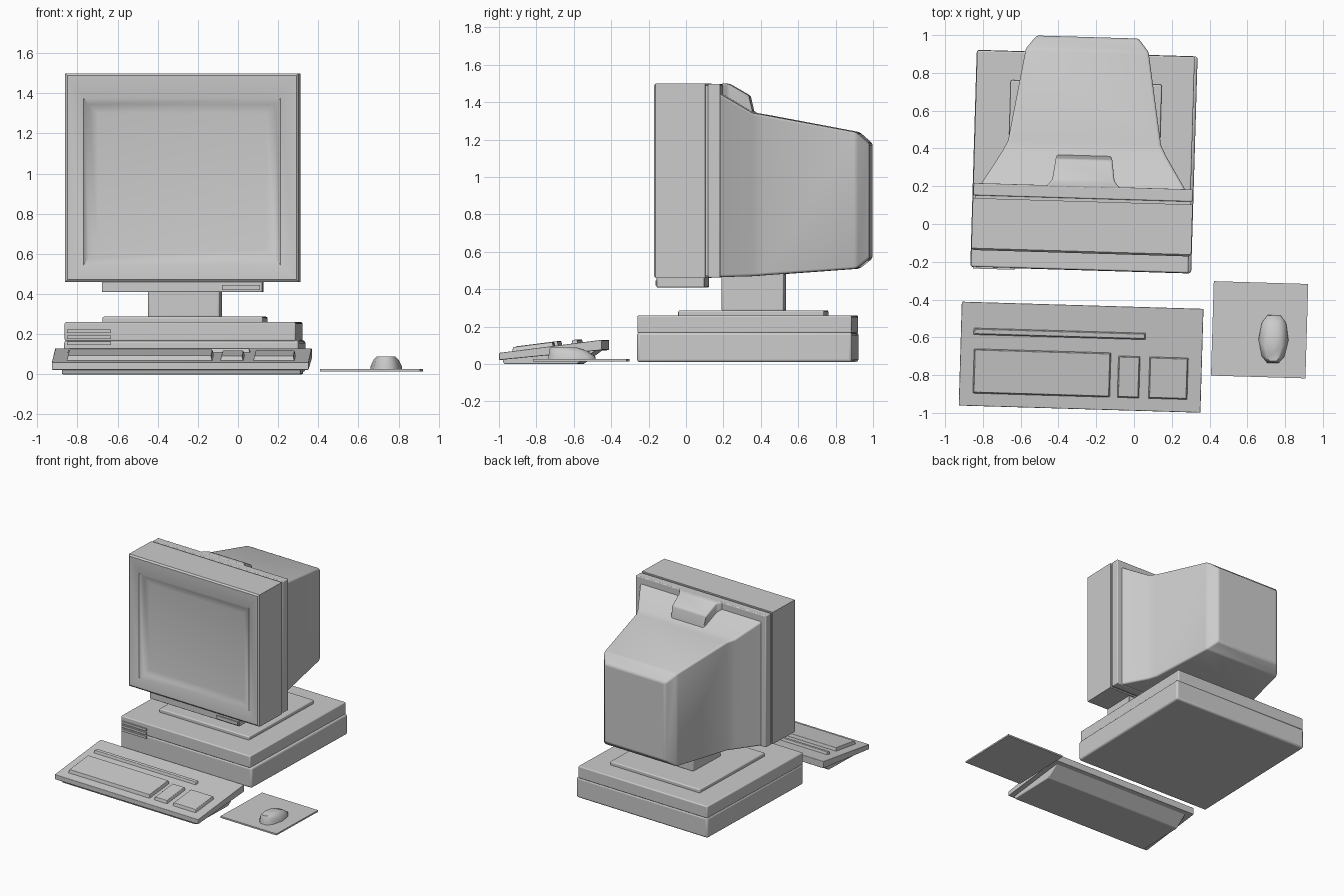
import bpy, bmesh
from math import radians
from mathutils import Matrix

cube = bpy.data.objects.get("Cube")
if cube:
    bpy.data.objects.remove(cube, do_unlink=True)

grey = bpy.data.materials.new("plain_grey")
grey.use_nodes = True
grey.diffuse_color = (0.6, 0.6, 0.6, 1)
grey.node_tree.nodes["Principled BSDF"].inputs["Base Color"].default_value = (0.6, 0.6, 0.6, 1)


def place(x, y):
    """Each group stands slightly turned on the desk."""
    return Matrix.Translation((x, y, 0)) @ Matrix.Rotation(radians(-1.7), 4, 'Z')


COMPUTER, KEYBOARD, PAD = place(-0.265, 0.33), place(-0.28, -0.705), place(0.665, -0.56)


def loft(name, rings, group, bevel=0.0, angle=35):
    """Skin a run of equal point rings and cap both ends."""
    bm = bmesh.new()
    loops = [[bm.verts.new(p) for p in ring] for ring in rings]
    n = len(loops[0])
    for a, b in zip(loops, loops[1:]):
        for i in range(n):
            j = (i + 1) % n
            bm.faces.new((a[i], a[j], b[j], b[i]))
    bm.faces.new(loops[0])
    bm.faces.new(loops[-1])
    bmesh.ops.recalc_face_normals(bm, faces=bm.faces)
    mesh = bpy.data.meshes.new(name)
    bm.to_mesh(mesh)
    bm.free()
    obj = bpy.data.objects.new(name, mesh)
    bpy.context.collection.objects.link(obj)
    obj.matrix_world = group
    mesh.materials.append(grey)
    if bevel:
        mod = obj.modifiers.new("soft_edges", 'BEVEL')
        mod.width, mod.segments = bevel, 3
        mod.limit_method, mod.angle_limit = 'ANGLE', radians(25)
    bpy.ops.object.select_all(action='DESELECT')
    obj.select_set(True)
    bpy.context.view_layer.objects.active = obj
    bpy.ops.object.shade_smooth_by_angle(angle=radians(angle))
    return obj


def upright(y, x0, x1, z0, z1):
    return [(x0, y, z0), (x1, y, z0), (x1, y, z1), (x0, y, z1)]


def box(name, xs, ys, zs, group, bevel=0.0):
    return loft(name, [upright(y, *xs, *zs) for y in ys], group, bevel)


def prism(name, profile, x0, x1, group, bevel=0.0):
    return loft(name, [[(x, y, z) for y, z in profile] for x in (x0, x1)], group, bevel)


# System case and its drive slots
box("case_lower", (-0.585, 0.585), (-0.575, 0.575), (0.01, 0.17), COMPUTER, 0.015)
box("case_upper", (-0.582, 0.57), (-0.573, 0.573), (0.165, 0.26), COMPUTER, 0.008)
for i in range(3):
    z = 0.145 + 0.03 * i
    box(f"drive_slot_{i + 1}", (-0.57, -0.35), (-0.583, -0.56), (z, z + 0.018), COMPUTER)

# Monitor stand
box("stand_plate", (-0.4, 0.4), (-0.36, 0.42), (0.25, 0.287), COMPUTER, 0.008)
box("stand_neck", (-0.18, 0.18), (-0.135, 0.2), (0.28, 0.49), COMPUTER, 0.012)

# Monitor bezel with a sunken screen
bezel = [(-0.21, 0.582, 0.46, 1.5), (-0.475, 0.582, 0.46, 1.5),
         (-0.485, 0.57, 0.472, 1.488), (-0.48, 0.49, 0.545, 1.375),
         (-0.455, 0.465, 0.58, 1.345), (-0.447, 0.42, 0.62, 1.3)]
loft("monitor_bezel", [upright(y, -w, w, a, b) for y, w, a, b in bezel], COMPUTER, angle=40)
box("seam_recess", (-0.57, 0.57), (-0.22, -0.18), (0.47, 1.49), COMPUTER)
box("monitor_collar", (-0.58, 0.58), (-0.195, -0.13), (0.462, 1.498), COMPUTER, 0.006)
box("control_panel", (-0.4, 0.4), (-0.475, -0.22), (0.41, 0.47), COMPUTER, 0.004)
box("power_button", (0.2, 0.39), (-0.483, -0.46), (0.42, 0.446), COMPUTER)

# Tapered tube housing and the hump on its top
housing = [(-0.14, 0.545, 0.465, 1.45), (0.04, 0.435, 0.47, 1.342),
           (0.1, 0.405, 0.475, 1.332), (0.59, 0.325, 0.51, 1.24),
           (0.66, 0.27, 0.565, 1.18)]
loft("tube_housing", [upright(y, -w, w, a, b) for y, w, a, b in housing], COMPUTER, 0.012, 40)
hump = [(-0.14, 0.2, 1.5), (-0.1, 0.165, 1.499), (0.012, 0.15, 1.435), (0.035, 0.14, 1.335)]
loft("housing_hump", [upright(y, -w, w, 1.25, z) for y, w, z in hump], COMPUTER, 0.01)

# Keyboard shell and tray
prism("keyboard_shell", [(-0.275, 0.022), (-0.275, 0.06), (0.275, 0.13), (0.275, 0.075)],
      -0.64, 0.64, KEYBOARD, 0.004)
prism("keyboard_tray", [(-0.25, 0), (0.14, 0), (0.25, 0.08), (-0.26, 0.03)],
      -0.59, 0.6, KEYBOARD, 0.006)


# Key blocks follow the sloping deck
def key_block(name, x0, x1, y0, y1, lift):
    def ring(inset, rise):
        pts = [(x0 + inset, y0 + inset), (x1 - inset, y0 + inset),
               (x1 - inset, y1 - inset), (x0 + inset, y1 - inset)]
        return [(x, y, 0.095 + 0.127 * y + rise) for x, y in pts]
    loft(name, [ring(0, -0.01), ring(0.008, lift)], KEYBOARD, 0.003)


key_block("main_keys", -0.57, 0.16, -0.21, 0.03, 0.025)
key_block("arrow_keys", 0.195, 0.315, -0.21, 0.015, 0.022)
key_block("number_keys", 0.36, 0.57, -0.21, 0.015, 0.022)
key_block("function_keys", -0.575, 0.34, 0.1, 0.14, 0.02)

# Mouse pad and mouse
box("mouse_pad", (-0.25, 0.25), (-0.25, 0.25), (0.015, 0.027), PAD)
outline = [(-0.035, 0.13), (0.035, 0.13), (0.065, 0.09), (0.08, 0), (0.06, -0.09),
           (0.03, -0.125), (-0.03, -0.125), (-0.06, -0.09), (-0.08, 0), (-0.065, 0.09)]
layers = [(1, 0, 0.022), (0.97, 0, 0.04), (0.8, -0.02, 0.07), (0.55, -0.045, 0.09)]
loft("mouse", [[(0.075 + x * s, -0.05 + y * s + dy, z) for x, y in outline]
               for s, dy, z in layers], PAD, angle=60)
